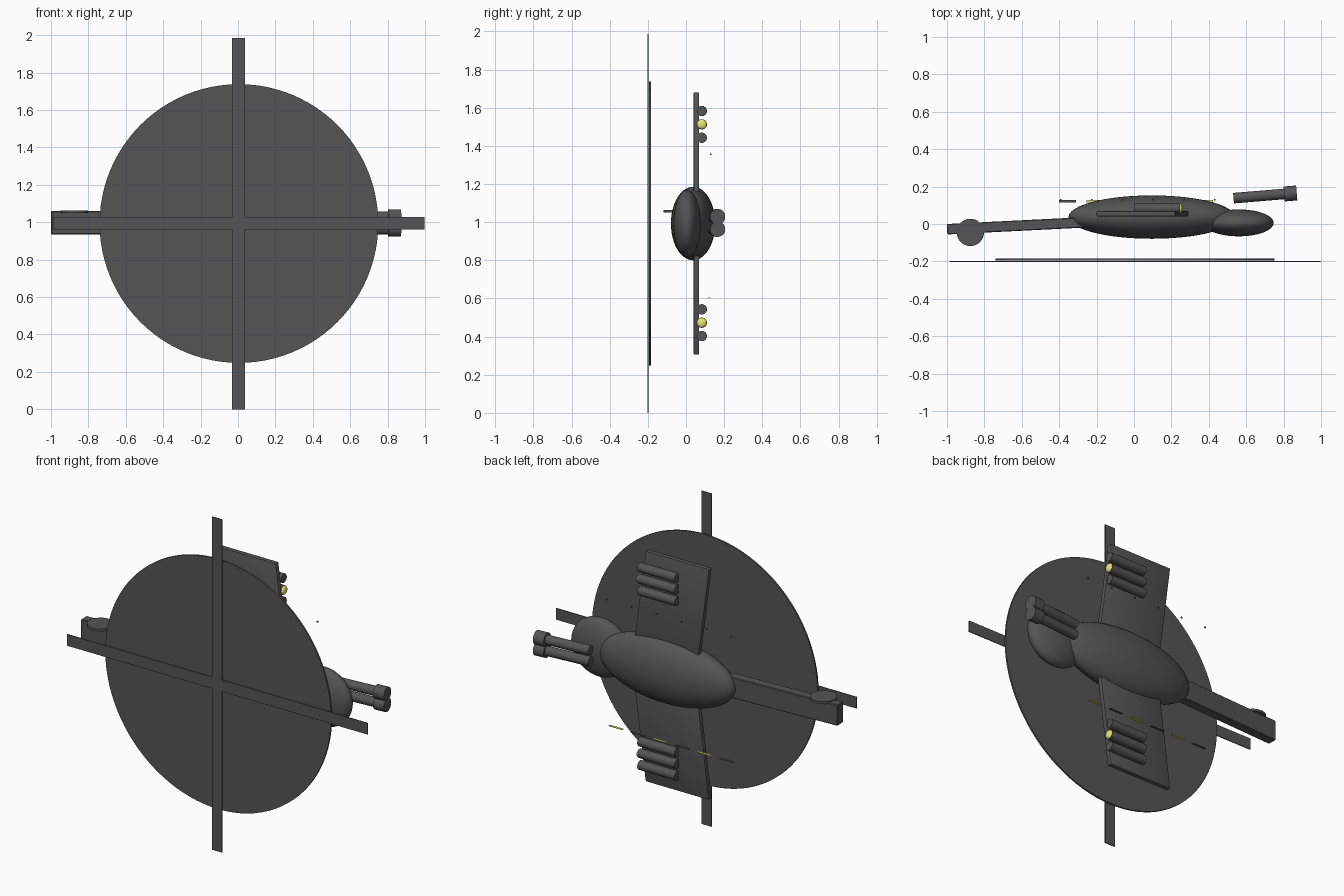
import bpy, bmesh, math
from mathutils import Matrix, Vector

if "Cube" in bpy.data.objects:
    bpy.data.objects.remove(bpy.data.objects["Cube"])

ZC = 0.993  # height of the aircraft's centre line (it lies on its side)


def make_mat(name, rgb):
    m = bpy.data.materials.new(name)
    m.diffuse_color = (*rgb, 1)
    m.use_nodes = True
    m.node_tree.nodes["Principled BSDF"].inputs["Base Color"].default_value = m.diffuse_color
    return m


DARK = make_mat("dark_grey", (0.09, 0.09, 0.09))
YELLOW = make_mat("pale_yellow", (0.9, 0.9, 0.2))


def finish(name, bm, mat, smooth=True):
    bmesh.ops.recalc_face_normals(bm, faces=bm.faces)
    me = bpy.data.meshes.new(name)
    bm.to_mesh(me)
    bm.free()
    me.materials.append(mat)
    ob = bpy.data.objects.new(name, me)
    bpy.context.collection.objects.link(ob)
    if smooth:
        bpy.ops.object.select_all(action='DESELECT')
        ob.select_set(True)
        bpy.context.view_layer.objects.active = ob
        bpy.ops.object.shade_smooth_by_angle(angle=math.radians(35))
    return ob


def ellipsoid(name, centre, radii, mat=DARK, seg=48):
    bm = bmesh.new()
    bmesh.ops.create_uvsphere(bm, u_segments=seg, v_segments=seg // 2, radius=1,
                              matrix=Matrix.Translation(centre) @ Matrix.Diagonal((*radii, 1)))
    return finish(name, bm, mat)


def box(name, centre, size, mat=DARK, turn=0.0, bevel=0.0):
    bm = bmesh.new()
    bmesh.ops.create_cube(bm, size=1, matrix=Matrix.Diagonal((*size, 1)))
    if bevel:
        bmesh.ops.bevel(bm, geom=bm.edges[:], offset=bevel, segments=1, affect='EDGES')
    bm.transform(Matrix.Translation(centre) @ Matrix.Rotation(turn, 4, 'Z'))
    return finish(name, bm, mat, smooth=False)


def tube(name, a, b, r, mat=DARK, seg=32):
    a, b = Vector(a), Vector(b)
    bm = bmesh.new()
    rot = (b - a).to_track_quat('Z', 'Y').to_matrix().to_4x4()
    bmesh.ops.create_cone(bm, cap_ends=True, segments=seg, radius1=r, radius2=r,
                          depth=(b - a).length, matrix=Matrix.Translation((a + b) / 2) @ rot)
    return finish(name, bm, mat)


# Fuselage and cockpit
ellipsoid("fuselage", (0.095, 0.037, ZC), (0.445, 0.116, 0.193))
ellipsoid("cockpit", (0.56, 0.006, ZC), (0.187, 0.072, 0.175))

# Tail boom and small tail rotor disc
box("tail_boom", (-0.6, -0.008, ZC + 0.004), (0.8, 0.056, 0.124), turn=0.05, bevel=0.004)
tube("tail_rotor", (-0.875, -0.045, 1.05), (-0.875, -0.045, 1.064), 0.073, seg=48)

# Main rotor: blur disc and crossed blades
tube("rotor_disc", (0.005, -0.194, ZC), (0.005, -0.184, ZC), 0.745, seg=96)
box("rotor_blade_across", (0.005, -0.2, ZC + 0.002), (1.985, 0.005, 0.068))
box("rotor_blade_upright", (0.003, -0.2, ZC), (0.068, 0.005, 1.986))

for side, tag in ((1, "upper"), (-1, "lower")):
    # Swept stub wing
    bm = bmesh.new()
    outline = [(0.313, 0), (0.22, 0.688), (-0.2, 0.688), (-0.11, 0)]
    face = bm.faces.new([bm.verts.new((x, 0.04, ZC + side * z)) for x, z in outline])
    ext = bmesh.ops.extrude_face_region(bm, geom=[face])
    bmesh.ops.translate(bm, vec=(0, 0.029, 0),
                        verts=[v for v in ext["geom"] if isinstance(v, bmesh.types.BMVert)])
    bmesh.ops.recalc_face_normals(bm, faces=bm.faces)
    bmesh.ops.bevel(bm, geom=bm.edges[:], offset=0.006, segments=2, profile=0.5, affect='EDGES')
    finish(tag + "_wing", bm, DARK)

    # Three launch tubes under each wing, the middle one with a yellow nose
    for i, off in enumerate((0.45, 0.52, 0.59)):
        z = ZC + side * off
        tube(f"{tag}_launch_tube_{i}", (0.0, 0.083, z), (0.245, 0.083, z), 0.027)
        if i == 1:
            ellipsoid(tag + "_yellow_nose", (0.245, 0.083, z), (0.014, 0.026, 0.026), YELLOW, 24)

    # Gun barrel and muzzle
    z = ZC + 0.003 + side * 0.033
    tube(tag + "_gun_barrel", (0.532, 0.138, z), (0.82, 0.162, z), 0.028)
    tube(tag + "_gun_muzzle", (0.803, 0.1605, z), (0.87, 0.166, z), 0.04)

# Row of thin dashes by the lower wing and tiny specks by the upper wing
for i in range(6):
    box(f"lower_dash_{i}", (0.377 - i * 0.1465, 0.122, 0.606), (0.09, 0.014, 0.003),
        YELLOW if i % 2 == 0 else DARK)
    box(f"upper_speck_{i}", (0.433 - i * 0.165, 0.13, 1.357), (0.008, 0.007, 0.007))
